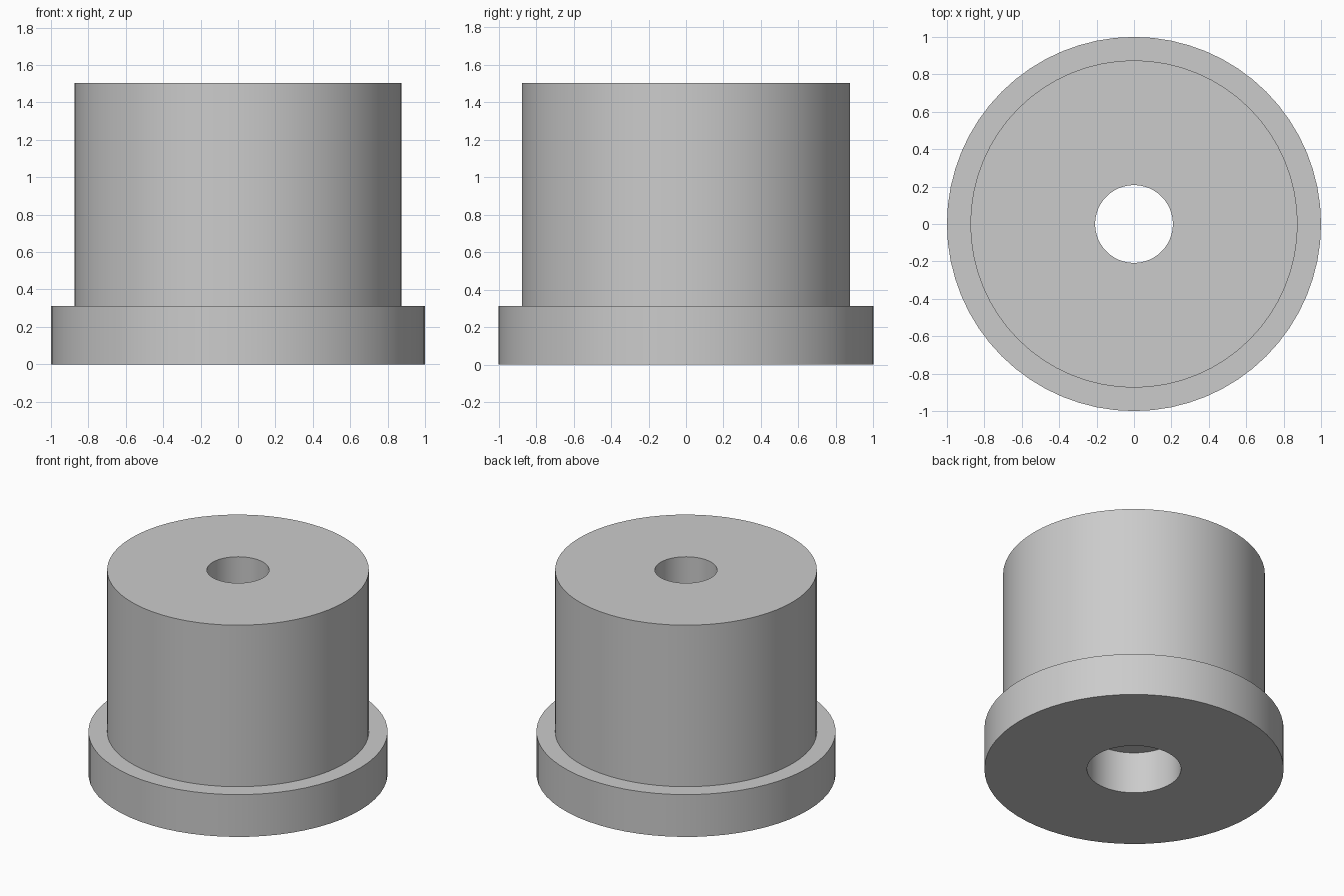
import bpy
import bmesh
import math

cube = bpy.data.objects.get("Cube")
if cube:
    bpy.data.objects.remove(cube, do_unlink=True)

SEGMENTS = 64
BODY_RADIUS, FLANGE_RADIUS = 0.875, 1.0
HOLE_RADIUS, BORE_RADIUS = 0.208, 0.314
HEIGHT, FLANGE_HEIGHT, BORE_DEPTH = 1.503, 0.312, 0.307

# Plain grey material
grey = bpy.data.materials.new("plain_grey")
grey.use_nodes = True
colour = (0.6, 0.6, 0.6, 1)
grey.diffuse_color = colour
grey.node_tree.nodes["Principled BSDF"].inputs["Base Color"].default_value = colour


def lathe(name, profile, material):
    """Turn a closed (radius, height) profile around the z axis."""
    bm = bmesh.new()
    rings = []
    for radius, z in profile:
        ring = []
        for i in range(SEGMENTS):
            a = math.tau * i / SEGMENTS
            ring.append(bm.verts.new((radius * math.cos(a), radius * math.sin(a), z)))
        rings.append(ring)
    for k, lower in enumerate(rings):
        upper = rings[(k + 1) % len(rings)]
        for i in range(SEGMENTS):
            j = (i + 1) % SEGMENTS
            bm.faces.new((lower[i], lower[j], upper[j], upper[i]))
    bmesh.ops.recalc_face_normals(bm, faces=bm.faces)
    mesh = bpy.data.meshes.new(name)
    bm.to_mesh(mesh)
    bm.free()
    mesh.materials.append(material)
    obj = bpy.data.objects.new(name, mesh)
    bpy.context.collection.objects.link(obj)
    return obj


# Flanged bushing: outer step, through hole and wider bore underneath
bushing = lathe("flanged_bushing", [
    (BORE_RADIUS, 0),
    (FLANGE_RADIUS, 0),
    (FLANGE_RADIUS, FLANGE_HEIGHT),
    (BODY_RADIUS, FLANGE_HEIGHT),
    (BODY_RADIUS, HEIGHT),
    (HOLE_RADIUS, HEIGHT),
    (HOLE_RADIUS, BORE_DEPTH),
    (BORE_RADIUS, BORE_DEPTH),
], grey)

# Smooth round walls with crisp rims
bpy.ops.object.select_all(action="DESELECT")
bushing.select_set(True)
bpy.context.view_layer.objects.active = bushing
bpy.ops.object.shade_smooth_by_angle(angle=math.radians(30))
